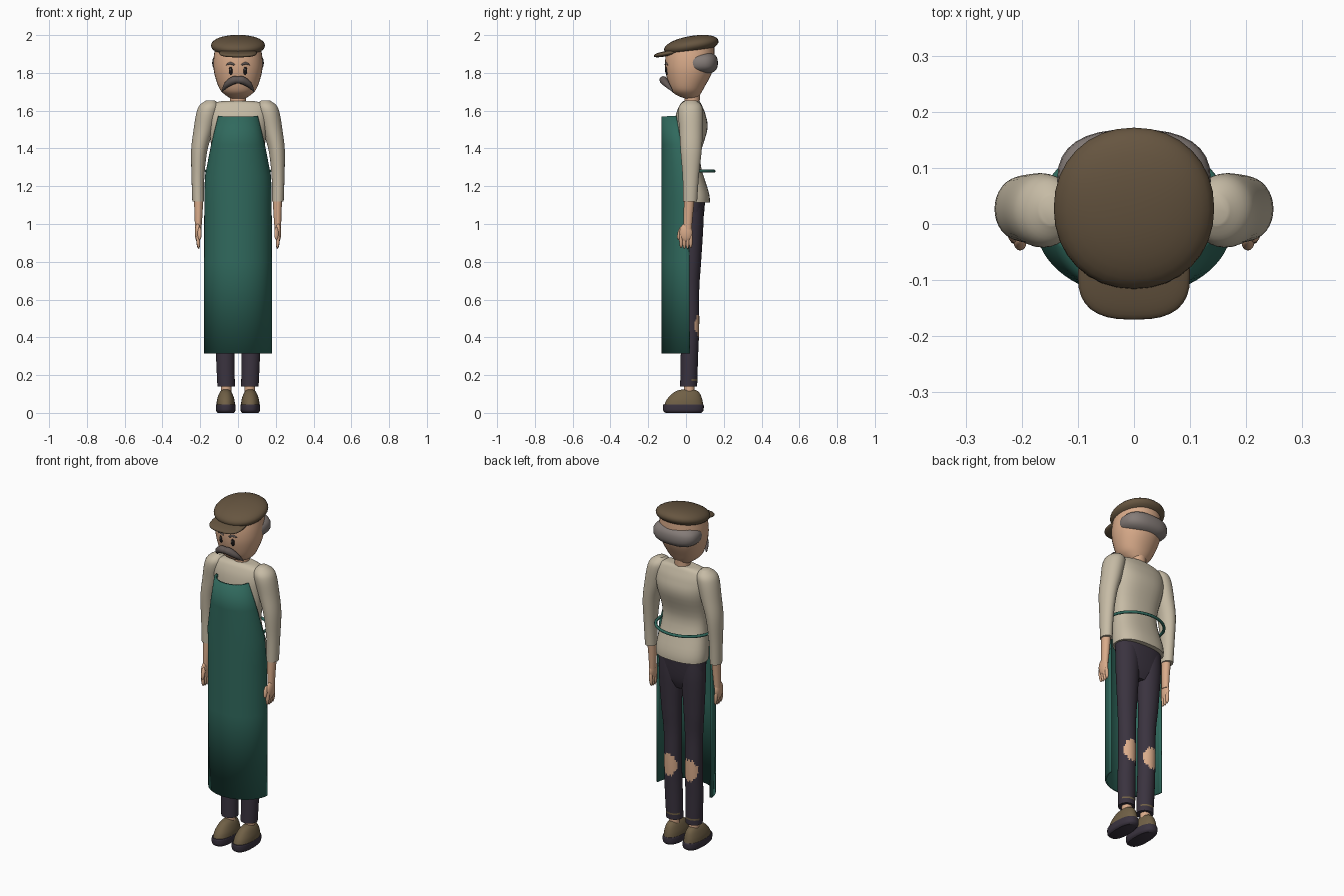
import bpy
import bmesh
from math import sin, cos, pi, radians, sqrt
from mathutils import Matrix, Vector

if "Cube" in bpy.data.objects:
    bpy.data.objects.remove(bpy.data.objects["Cube"], do_unlink=True)


def material(name, hexcode):
    rgb = [int(hexcode[i:i + 2], 16) / 255 for i in (0, 2, 4)]
    lin = [((c + .055) / 1.055) ** 2.4 if c > .04 else c / 12.92 for c in rgb]
    m = bpy.data.materials.new(name)
    m.use_nodes = True
    m.diffuse_color = (*lin, 1)
    m.node_tree.nodes["Principled BSDF"].inputs["Base Color"].default_value = (*lin, 1)
    return m


skin = material("skin", "d9ab8a")
cream = material("cream cloth", "c6bba5")
brown = material("cap brown", "665540")
green = material("apron green", "30695d")
dark = material("trouser purple", "3a333f")
grey = material("hair grey", "857c78")
tache = material("moustache grey", "625956")
leather = material("shoe leather", "706046")
black = material("eye black", "181516")


def finish(ob, mats, angle=40):
    for m in mats:
        ob.data.materials.append(m)
    bpy.ops.object.select_all(action='DESELECT')
    ob.select_set(True)
    bpy.context.view_layer.objects.active = ob
    bpy.ops.object.shade_smooth_by_angle(angle=radians(angle))
    return ob


def from_bmesh(name, bm, mats, angle=40):
    bmesh.ops.recalc_face_normals(bm, faces=bm.faces[:])
    mesh = bpy.data.meshes.new(name)
    bm.to_mesh(mesh)
    bm.free()
    ob = bpy.data.objects.new(name, mesh)
    bpy.context.collection.objects.link(ob)
    return finish(ob, mats, angle)


def power(v, e):
    return (abs(v) ** e) * (1 if v >= 0 else -1)


def spline(keys, steps):
    """Smooth rows passing through the given keys."""
    rows = []
    for i in range(len(keys) - 1):
        a, b, c, d = (keys[max(0, min(len(keys) - 1, i + k))] for k in (-1, 0, 1, 2))
        for k in range(steps):
            t = k / steps
            rows.append([.5 * (2 * q + (r - p) * t + (2 * p - 5 * q + 4 * r - s) * t * t
                               + (3 * q - p - 3 * r + s) * t ** 3)
                         for p, q, r, s in zip(a, b, c, d)])
    return rows + [list(keys[-1])]


def loft(name, keys, mats, side=1, square=2, steps=5, n=32, rule=None):
    """Stack rounded rings; each key is z, centre x, centre y, radius x, radius y."""
    bm = bmesh.new()
    rings = []
    for z, cx, cy, rx, ry in spline(keys, steps):
        angles = [2 * pi * i / n for i in range(n)]
        rings.append([bm.verts.new((side * cx + rx * power(cos(a), 2 / square),
                                    cy + ry * power(sin(a), 2 / square), z)) for a in angles])
    for lo, hi in zip(rings, rings[1:]):
        for i in range(n):
            j = (i + 1) % n
            bm.faces.new((lo[i], lo[j], hi[j], hi[i]))
    bm.faces.new(rings[0])
    bm.faces.new(rings[-1])
    if rule:
        for f in bm.faces:
            f.material_index = rule(f.calc_center_median())
    return from_bmesh(name, bm, mats)


def ball(name, loc, size, mat, tilt=0, roll=0, box=1):
    bm = bmesh.new()
    bmesh.ops.create_uvsphere(bm, u_segments=32, v_segments=16, radius=1)
    turn = Matrix.Rotation(radians(roll), 3, 'Y') @ Matrix.Rotation(radians(tilt), 3, 'X')
    for v in bm.verts:
        p = Vector([power(c, box) * s for c, s in zip(v.co, size)])
        v.co = turn @ p + Vector(loc)
    return from_bmesh(name, bm, [mat])


def tube(name, points, radius, mat):
    """Round tube through points; the fourth value is the relative thickness."""
    cu = bpy.data.curves.new(name, 'CURVE')
    cu.dimensions = '3D'
    cu.bevel_depth = radius
    cu.use_fill_caps = True
    rows = spline(points, 6)
    sp = cu.splines.new('POLY')
    sp.points.add(len(rows) - 1)
    for p, r in zip(sp.points, rows):
        p.co = (*r[:3], 1)
        p.radius = r[3]
    ob = bpy.data.objects.new(name, cu)
    bpy.context.collection.objects.link(ob)
    bpy.ops.object.select_all(action='DESELECT')
    ob.select_set(True)
    bpy.context.view_layer.objects.active = ob
    bpy.ops.object.convert(target='MESH')
    return finish(bpy.context.object, [mat])


# Head, neck and hair
loft("neck", [(1.6, 0, .03, .045, .04), (1.7, 0, .035, .042, .04)], [skin])
loft("head", [(1.663, 0, .03, .035, .03), (1.685, 0, .01, .07, .065), (1.72, 0, .005, .1, .09),
              (1.8, 0, .015, .126, .122), (1.87, 0, .02, .13, .13), (1.94, 0, .025, .12, .125)],
     [skin], square=2.1)
ball("hair", (0, .077, 1.853), (.137, .092, .063), grey, box=.8)

# Flat cap with a short peak
ball("cap", (0, .028, 1.945), (.143, .146, .05), brown, tilt=10, box=.95)
ball("cap_peak", (0, -.09, 1.905), (.1, .082, .014), brown, tilt=11, box=.75)


def face_y(x):
    return .015 - .122 * sqrt(1 - (x / .126) ** 2)


# Face
for side, word in ((1, "left"), (-1, "right")):
    x = .038 * side
    ball(word + "_eye", (x, face_y(x), 1.812), (.011, .009, .022), black)
    ball(word + "_eye_glint", (x - .002, face_y(x) - .008, 1.818), (.004, .003, .007), grey)
    tube(word + "_eyebrow", [(side * .018, face_y(.018) - .003, 1.842, .6),
                             (side * .04, face_y(.04) - .003, 1.851, 1),
                             (side * .062, face_y(.062) - .003, 1.842, .4)], .007, tache)
tube("moustache", [(s * x, y, z, r) for s, x, y, z, r in (
    (-1, .084, -.07, 1.702, .15), (-1, .06, -.1, 1.737, .8), (-1, .025, -.118, 1.76, 1.1),
    (1, 0, -.12, 1.762, 1), (1, .025, -.118, 1.76, 1.1), (1, .06, -.1, 1.737, .8),
    (1, .084, -.07, 1.702, .15))], .019, tache)

# Shirt body
loft("shirt", [(1.115, 0, .035, .152, .092), (1.17, 0, .03, .152, .09), (1.34, 0, .005, .135, .07),
               (1.5, 0, .025, .155, .088), (1.58, 0, .025, .165, .078), (1.63, 0, .025, .15, .058),
               (1.648, 0, .028, .1, .045), (1.652, 0, .03, .05, .04)], [cream], square=2.4)


def trouser_colour(p):
    bent = sin(p.x * 300) * .006
    knee = ((abs(p.x) - .068) / .043) ** 2 + ((p.z - .465 + bent) / .065) ** 2
    if p.y > .03 and knee < 1:
        return 1
    return 2 if p.y > .03 and .165 < p.z < .18 else 0


# Trouser seat
loft("trouser_seat", [(.93, 0, .03, .07, .035), (.98, 0, .032, .125, .052), (1.05, 0, .033, .142, .062),
                      (1.16, 0, .032, .143, .072)], [dark], square=2.4)

# Limbs
for side, word in ((1, "left"), (-1, "right")):
    loft(word + "_sleeve", [(1.12, .211, .022, .031, .037), (1.25, .212, .025, .034, .043),
                            (1.39, .205, .027, .043, .056), (1.5, .182, .027, .053, .062),
                            (1.59, .162, .024, .058, .066), (1.63, .152, .024, .05, .056),
                            (1.655, .145, .025, .022, .026)], [cream], side)
    loft(word + "_forearm", [(.97, .211, .008, .017, .022), (1.05, .209, .012, .021, .025),
                             (1.14, .209, .018, .025, .028)], [skin], side)
    ball(word + "_palm", (.213 * side, .0, .955), (.016, .034, .05), skin)
    for i in range(4):
        y = -.026 + i * .017
        ball(word + "_finger_%d" % i, (.211 * side, y, .908 + abs(i - 1.5) * .004),
             (.01, .01, .042), skin, roll=4 * side)
    ball(word + "_thumb", (.203 * side, -.034, .95), (.011, .011, .035), skin, tilt=-12)

    loft(word + "_trouser_leg", [(.14, .063, .014, .046, .045), (.3, .067, .018, .049, .046),
                                 (.46, .068, .023, .048, .047), (.65, .069, .024, .05, .046),
                                 (.8, .073, .03, .058, .05), (1, .074, .034, .068, .058),
                                 (1.12, .074, .034, .066, .056)],
         [dark, skin, leather], side, steps=16, n=40, rule=trouser_colour)
    loft(word + "_ankle", [(.09, .063, .018, .028, .028), (.15, .063, .016, .028, .028)], [skin], side)

    # Clog with a thick sole
    loft(word + "_sole", [(0, .065, -.014, .042, .094), (.012, .065, -.014, .051, .106),
                          (.038, .065, -.014, .052, .108), (.045, .065, -.014, .05, .105)],
         [dark], side, square=2.4)
    loft(word + "_shoe", [(.04, .065, -.012, .049, .103), (.07, .065, -.008, .046, .094),
                          (.1, .065, .0, .036, .075), (.118, .065, .006, .024, .052),
                          (.125, .065, .01, .01, .022)], [leather], side, square=2.2)

# Apron: a curved sheet that narrows to the bib
bm = bmesh.new()
rows = []
for z, w, edge in ((1.57, .1, -.05), (1.42, .137, -.025), (1.25, .17, 0), (1.1, .173, .014),
                   (.8, .174, .018), (.315, .174, .02)):
    angles = [pi * (i / 32 - .5) for i in range(33)]
    rows.append([bm.verts.new((w * sin(a), edge - (.124 + edge) * cos(a), z)) for a in angles])
for lo, hi in zip(rows, rows[1:]):
    for i in range(32):
        bm.faces.new((lo[i], lo[i + 1], hi[i + 1], hi[i]))
apron = from_bmesh("apron", bm, [green])
solid = apron.modifiers.new("thickness", 'SOLIDIFY')
solid.thickness = .011
solid.offset = 0

# Apron tie round the back
tie = [pi * i / 8 for i in range(9)]
tube("apron_tie", [(.168 * cos(a), .148 * sin(a), 1.28, 1) for a in tie], .008, green)
